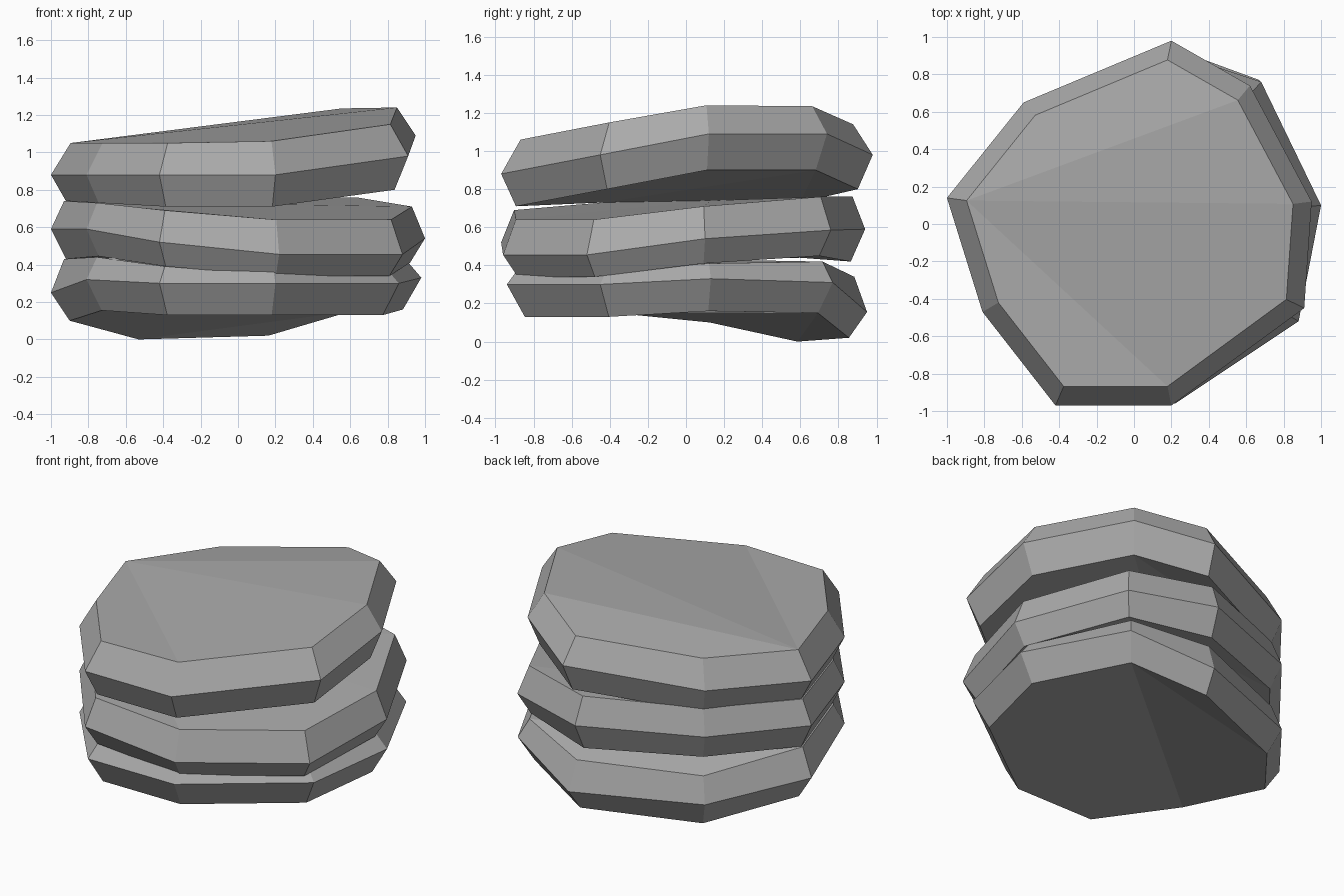
import bpy
import bmesh

default_cube = bpy.data.objects.get("Cube")
if default_cube:
    bpy.data.objects.remove(default_cube, do_unlink=True)

# Single stone colour
stone = bpy.data.materials.new("stone grey")
stone.use_nodes = True
colour = (0.40, 0.40, 0.40, 1.0)
stone.diffuse_color = colour
stone.node_tree.nodes["Principled BSDF"].inputs["Base Color"].default_value = colour

# Shared nine-sided rim outline, clockwise from the -x corner
OUTLINE = [(-1, .14), (-.59, .65), (.2, .98), (.65, .75), (.95, .12),
           (.91, -.45), (.2, -.97), (-.42, -.97), (-.81, -.47)]


def ring(bm, outline, heights, scale):
    """One closed loop of corners, drawn in towards the middle by scale."""
    return [bm.verts.new((x * scale, y * scale, z))
            for (x, y), z in zip(outline, heights)]


def cap(bm, loop, pieces):
    """Close a loop with faces that fold along chosen creases."""
    for piece in pieces:
        bm.faces.new([loop[i] for i in piece])


def slab(name, low, rim, high, low_scale, high_scale, moved, top_folds, base_folds):
    """A chipped slab: narrow base ring, wide rim, narrow top ring."""
    outline = list(OUTLINE)
    for corner, place in moved.items():
        outline[corner] = place
    bm = bmesh.new()
    loops = [ring(bm, outline, low, low_scale),
             ring(bm, outline, rim, 1),
             ring(bm, outline, high, high_scale)]

    # Bevelled sides
    count = len(outline)
    for below, above in zip(loops, loops[1:]):
        for i in range(count):
            j = (i + 1) % count
            bm.faces.new((below[i], below[j], above[j], above[i]))

    # Folded top and underside
    cap(bm, loops[-1], top_folds)
    cap(bm, loops[0], base_folds)
    bmesh.ops.recalc_face_normals(bm, faces=bm.faces)

    mesh = bpy.data.meshes.new(name)
    bm.to_mesh(mesh)
    bm.free()
    mesh.materials.append(stone)
    obj = bpy.data.objects.new(name, mesh)
    bpy.context.collection.objects.link(obj)
    return obj


back_crease = [(0, 1, 2, 3), (0, 3, 4), (0, 4, 5, 6), (0, 6, 7, 8)]
fan_crease = [(3, 2, 1), (3, 1, 0, 8), (3, 8, 7, 6, 5, 4)]

# Bottom slab, its underside dipping to the ground at the back
slab("bottom_stone",
     low=[.10, 0, .02, .15, .16, .13, .13, .13, .155],
     rim=[.25, .16, .155, .31, .33, .30, .30, .30, .32],
     high=[.43, .32, .34, .42, .41, .37, .39, .39, .44],
     low_scale=.9, high_scale=.93,
     moved={2: (.18, .95), 3: (.67, .77), 4: (.98, .13),
            5: (.86, -.45), 6: (.2, -.94), 7: (-.42, -.94)},
     top_folds=back_crease, base_folds=fan_crease)

# Middle slab, tilting down towards the front
slab("middle_stone",
     low=[.43, .44, .42, .45, .41, .34, .34, .39, .445],
     rim=[.59, .60, .59, .585, .54, .455, .455, .52, .59],
     high=[.74, .76, .76, .76, .71, .64, .64, .69, .73],
     low_scale=.92, high_scale=.93,
     moved={2: (.14, .94), 3: (.68, .76), 4: (1, .1),
            5: (.88, -.52), 6: (.22, -.96)},
     top_folds=back_crease, base_folds=fan_crease)

# Top slab, rising towards the back corner
slab("top_stone",
     low=[.74, .73, .80, .90, .90, .80, .71, .71, .73],
     rim=[.88, .90, .98, 1.09, 1.09, .98, .88, .88, .88],
     high=[1.05, 1.07, 1.14, 1.235, 1.24, 1.15, 1.06, 1.05, 1.05],
     low_scale=.92, high_scale=.895,
     moved={3: (.62, .74)},
     top_folds=back_crease, base_folds=fan_crease)
